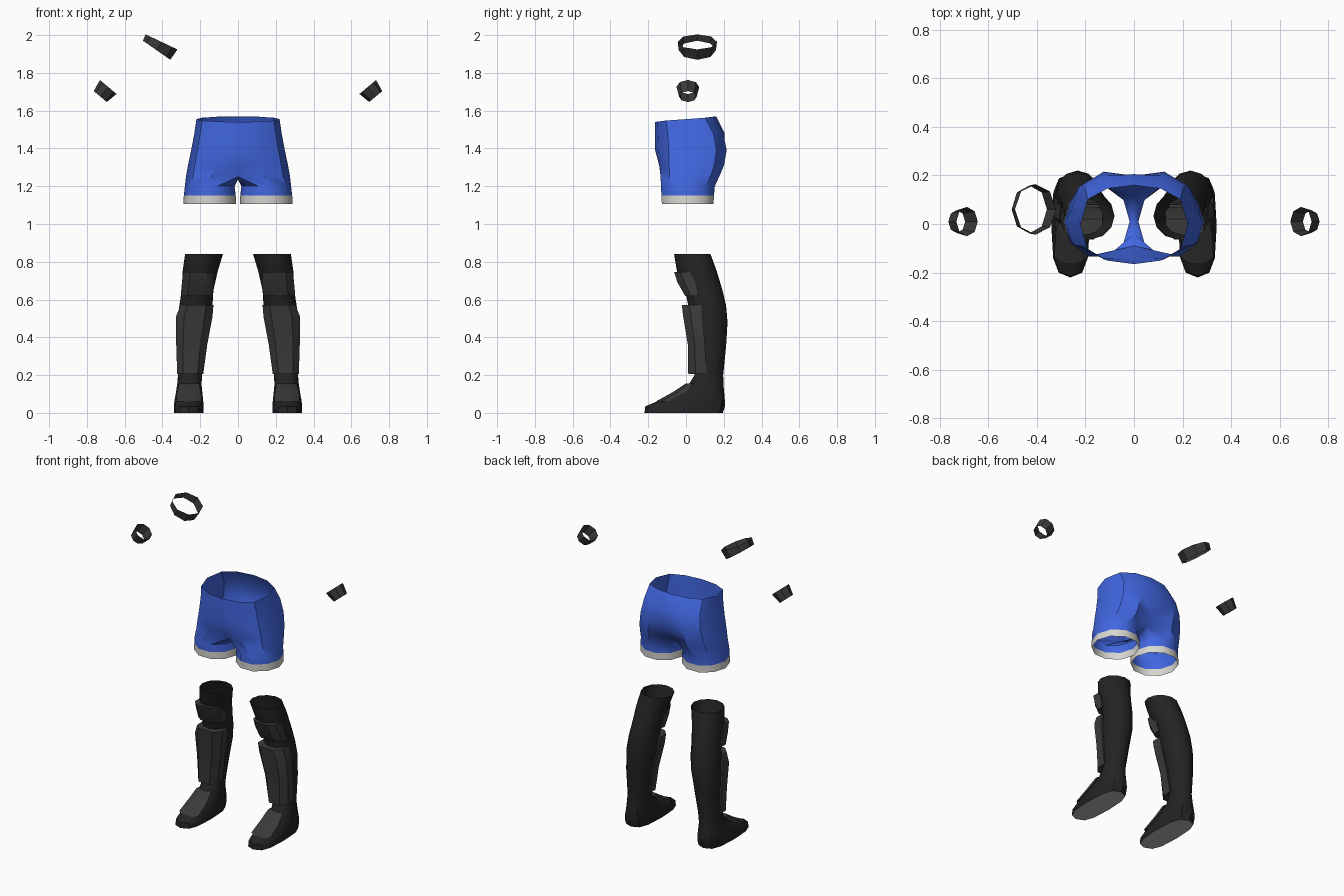
import bpy
from math import sin, cos, pi, radians, copysign
from mathutils import Matrix, Vector

if "Cube" in bpy.data.objects:
    bpy.data.objects.remove(bpy.data.objects["Cube"])


def material(name, r, g, b):
    m = bpy.data.materials.new(name)
    m.diffuse_color = (r, g, b, 1)
    m.use_nodes = True
    m.node_tree.nodes["Principled BSDF"].inputs["Base Color"].default_value = m.diffuse_color
    return m


BLUE = material("blue cloth", 0.053, 0.135, 0.75)
WHITE = material("off white trim", 0.68, 0.67, 0.63)
BLACK = material("black boot", 0.017, 0.017, 0.017)
DARK = material("dark grey padding", 0.042, 0.042, 0.042)
SOLE = material("grey sole", 0.45, 0.45, 0.45)


def power(v, p):
    return copysign(abs(v) ** p, v)


def ring(z, x0, x1, y0, y1, p=1.0, n=12, start=-pi / 2):
    """Closed superellipse outline filling the given bounds, seen from above."""
    cx, cy, rx, ry = (x0 + x1) / 2, (y0 + y1) / 2, (x1 - x0) / 2, (y1 - y0) / 2
    angles = [start + 2 * pi * i / n for i in range(n)]
    return [(cx + rx * power(cos(a), p), cy + ry * power(sin(a), p), z) for a in angles]


def loft(name, rings, mats, rule=None, top=False, bottom=False, mirror=False, matrix=None):
    """Skin rings from top to bottom; rings shorter than the longest stay open."""
    full = max(len(r) for r in rings)
    verts, starts, faces = [], [], []
    for r in rings:
        starts.append(len(verts))
        verts += r
    for k in range(len(rings) - 1):
        m = min(len(rings[k]), len(rings[k + 1]))
        a, b = starts[k], starts[k + 1]
        for i in range(m if m == full else m - 1):
            j = (i + 1) % m
            faces.append((a + i, b + i, b + j, a + j))
    if top:
        faces.append(tuple(range(full)))
    if bottom:
        faces.append(tuple(reversed(range(starts[-1], starts[-1] + full))))
    if matrix:
        verts = [matrix @ Vector(v) for v in verts]
    me = bpy.data.meshes.new(name)
    me.from_pydata(verts, [], faces)
    for m in mats:
        me.materials.append(m)
    if rule:
        for f in me.polygons:
            f.material_index = rule(f)
    ob = bpy.data.objects.new(name, me)
    bpy.context.collection.objects.link(ob)
    if mirror:
        mod = ob.modifiers.new("mirror", "MIRROR")
        mod.use_clip = True
        mod.merge_threshold = 0.0005
    bpy.ops.object.select_all(action="DESELECT")
    ob.select_set(True)
    bpy.context.view_layer.objects.active = ob
    bpy.ops.object.shade_smooth_by_angle(angle=radians(40))
    return ob


# Shorts: open half rings for the hips, then a crotch loop, then the leg tube
def half_ring(zf, zb, hx, yf, yb, dip_front=0.0, dip_back=0.0):
    pts = []
    for i in range(7):
        t = -pi / 2 + pi * i / 6
        s = power(sin(t), 0.65)
        y = (yf + yb) / 2 + (yb - yf) / 2 * s
        x = 0.0 if i in (0, 6) else hx * cos(t)
        y += dip_front if i == 0 else -dip_back if i == 6 else 0
        pts.append((x, y, zf + (zb - zf) * (sin(t) + 1) / 2))
    return pts


crotch = half_ring(1.25, 1.26, 0.275, -0.15, 0.195, 0.06, 0.08)
crotch += [(0, 0.06, 1.24), (0, 0.01, 1.235), (0, -0.04, 1.24)]
leg_start = radians(-108)
loft("shorts", [
    half_ring(1.54, 1.57, 0.22, -0.165, 0.16),
    half_ring(1.47, 1.48, 0.232, -0.165, 0.215, 0, 0.01),
    half_ring(1.39, 1.39, 0.248, -0.163, 0.233, 0, 0.035),
    half_ring(1.31, 1.31, 0.265, -0.157, 0.218, 0.015, 0.05),
    crotch,
    ring(1.20, 0.018, 0.281, -0.14, 0.16, 1, 10, leg_start),
    ring(1.15, 0.012, 0.287, -0.137, 0.155, 1, 10, leg_start),
    ring(1.105, 0.01, 0.29, -0.135, 0.153, 1, 10, leg_start),
], [BLUE, WHITE], lambda f: 1 if f.center.z < 1.15 else 0, mirror=True)

# Boots: one skin from above the knee down to the sole
loft("boots", [
    ring(0.84, 0.08, 0.28, -0.063, 0.13),
    ring(0.75, 0.107, 0.293, -0.048, 0.163),
    ring(0.65, 0.13, 0.298, -0.005, 0.193),
    ring(0.57, 0.135, 0.31, 0.012, 0.212),
    ring(0.48, 0.142, 0.322, 0.02, 0.22),
    ring(0.35, 0.168, 0.322, 0.04, 0.212),
    ring(0.20, 0.19, 0.318, 0.045, 0.197),
    ring(0.15, 0.193, 0.322, 0.015, 0.198, 0.9),
    ring(0.10, 0.188, 0.33, -0.065, 0.203, 0.8),
    ring(0.06, 0.184, 0.337, -0.155, 0.206, 0.7),
    ring(0.035, 0.182, 0.34, -0.215, 0.206, 0.7),
    ring(0.0, 0.183, 0.34, -0.22, 0.195, 0.7),
], [BLACK, SOLE], lambda f: 1 if f.normal.z < -0.9 else 0, bottom=True, mirror=True)


# Pads on the front of the boots
def pad(z, x0, x1, yf, yb):
    ym, w = yf + (yb - yf) * 0.4, (x1 - x0) * 0.22
    return [(x0, yb, z), (x0, ym, z), (x0 + w, yf, z),
            (x1 - w, yf, z), (x1, ym, z), (x1, yb, z)]


pads = {
    "knee_pads": [(0.745, 0.13, 0.288, -0.063, 0.02), (0.69, 0.127, 0.297, -0.045, 0.05),
                  (0.62, 0.134, 0.303, -0.005, 0.068)],
    "shin_guards": [(0.57, 0.13, 0.305, -0.022, 0.08), (0.51, 0.135, 0.328, -0.015, 0.088),
                    (0.36, 0.163, 0.327, 0.01, 0.1), (0.205, 0.184, 0.322, 0.012, 0.11)],
    "instep_pads": [(0.155, 0.205, 0.31, -0.002, 0.04), (0.11, 0.196, 0.322, -0.07, 0.0),
                    (0.06, 0.192, 0.328, -0.16, -0.1)],
}
for name, sections in pads.items():
    loft(name, [pad(*s) for s in sections], [DARK], top=True, bottom=True, mirror=True)


# Arm bands: short tilted open tubes
def band(name, centre, tilt, h0, h1, top_r, low_r, ry, mirror):
    rings = []
    for side, r in ((1, top_r), (-1, low_r)):
        base = ring(0, -r, r, -ry * r / top_r, ry * r / top_r, 1, 8, radians(-90))
        rings.append([(x, y, side * (h0 + (h1 - h0) * (x / r + 1) / 2) / 2) for x, y, _ in base])
    m = Matrix.Translation(centre) @ Matrix.Rotation(radians(tilt), 4, "Y")
    loft(name, rings, [DARK], mirror=mirror, matrix=m)


band("wrist_bands", (-0.708, 0.01, 1.70), 40, 0.066, 0.066, 0.0575, 0.045, 0.06, True)
band("upper_arm_band", (-0.418, 0.06, 1.942), 30, 0.036, 0.066, 0.093, 0.088, 0.104, False)
